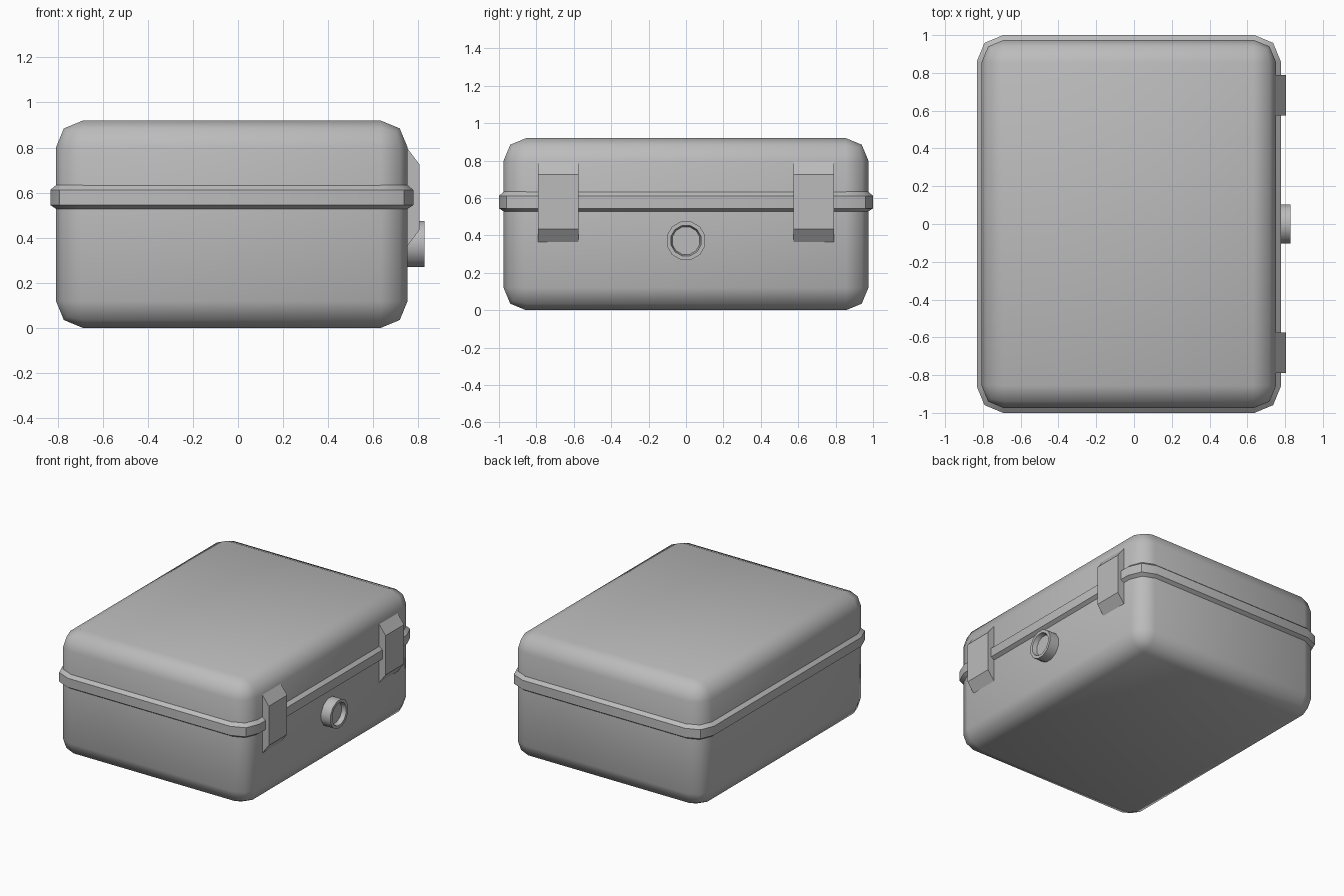
import bpy, bmesh
from math import pi, cos, sin, radians

if "Cube" in bpy.data.objects:
    bpy.data.objects.remove(bpy.data.objects["Cube"], do_unlink=True)

grey = bpy.data.materials.new("case grey")
grey.use_nodes = True
colour = (0.5, 0.5, 0.5, 1)
grey.diffuse_color = colour
grey.node_tree.nodes["Principled BSDF"].inputs["Base Color"].default_value = colour

CX = -0.0275            # centre of the case; the latches stick out on +x
HX, HY, TOP = 0.78, 0.975, 0.92
WALL = CX + HX


def finish(name, bm, smooth=None):
    bmesh.ops.recalc_face_normals(bm, faces=bm.faces[:])
    mesh = bpy.data.meshes.new(name)
    bm.to_mesh(mesh)
    bm.free()
    mesh.materials.append(grey)
    obj = bpy.data.objects.new(name, mesh)
    bpy.context.collection.objects.link(obj)
    if smooth:
        bpy.ops.object.select_all(action="DESELECT")
        obj.select_set(True)
        bpy.context.view_layer.objects.active = obj
        bpy.ops.object.shade_smooth_by_angle(angle=radians(smooth))
    return obj


def loft(bm, rings, cap_start=True, cap_end=True):
    loops = [[bm.verts.new(p) for p in ring] for ring in rings]
    n = len(loops[0])
    for a, b in zip(loops, loops[1:]):
        for i in range(n):
            j = (i + 1) % n
            bm.faces.new((a[i], a[j], b[j], b[i]))
    if cap_start:
        bm.faces.new(loops[0])
    if cap_end:
        bm.faces.new(loops[-1])


def rounded_rect(hx, hy, r, z):
    ring = []
    for k, (sx, sy) in enumerate(((1, 1), (-1, 1), (-1, -1), (1, -1))):
        for s in range(3):
            a = (k + s / 2) * pi / 2
            ring.append((CX + sx * (hx - r) + r * cos(a), sy * (hy - r) + r * sin(a), z))
    return ring


# case body: box with two-step rounded edges
bm = bmesh.new()
bmesh.ops.create_cube(bm, size=1)
for v in bm.verts:
    v.co = (CX + v.co.x * 2 * HX, v.co.y * 2 * HY, (v.co.z + 0.5) * TOP)
bmesh.ops.bevel(bm, geom=bm.edges[:], offset=0.12, segments=2, profile=0.5, affect="EDGES")
finish("case_body", bm, 60)

# chamfered rim where lid meets base
bm = bmesh.new()
loft(bm, [rounded_rect(HX + d, HY + d, 0.115 + d, z)
          for d, z in ((-0.005, 0.525), (0.025, 0.545), (0.025, 0.612), (-0.005, 0.637))])
finish("seam_rim", bm, 30)

# two latches with sloped ends
for side, label in ((-1, "front"), (1, "back")):
    bm = bmesh.new()
    profile = ((WALL - 0.03, 0.345), (WALL, 0.365), (0.805, 0.435),
               (0.805, 0.725), (WALL, 0.795), (WALL - 0.03, 0.795))
    loft(bm, [[(x, side * y, z) for x, z in profile] for y in (0.575, 0.79)])
    finish(label + "_latch", bm)

# round valve with a recessed face
bm = bmesh.new()
SIDES = 12
loft(bm, [[(x, r * cos((i + 0.5) * 2 * pi / SIDES), 0.372 + r * sin((i + 0.5) * 2 * pi / SIDES))
           for i in range(SIDES)]
          for x, r in ((WALL - 0.02, 0.106), (0.828, 0.106), (0.828, 0.084), (0.795, 0.076))])
finish("pressure_valve", bm, 40)
